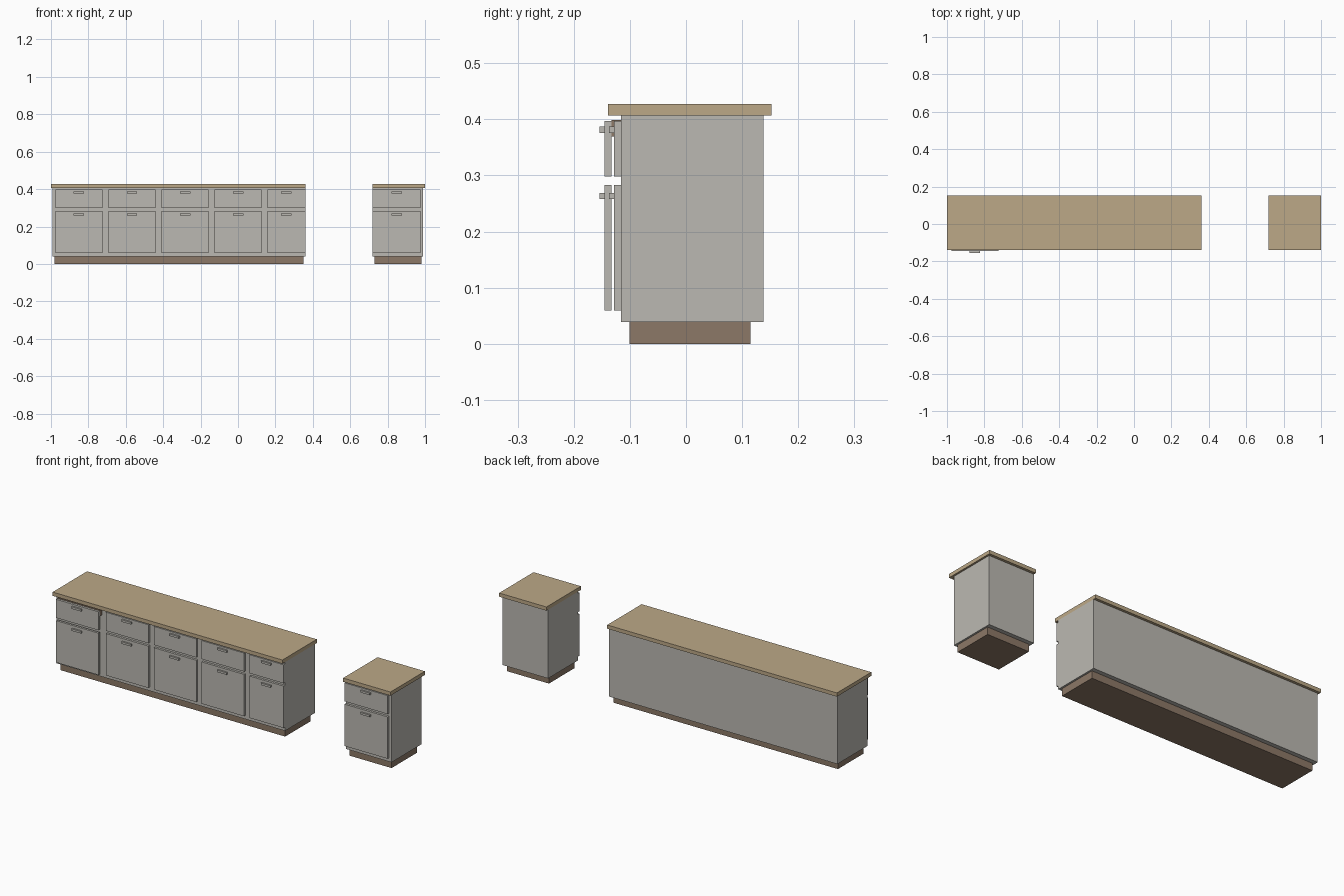
import bpy, bmesh

if "Cube" in bpy.data.objects:
    bpy.data.objects.remove(bpy.data.objects["Cube"])


def material(name, rgb):
    m = bpy.data.materials.new(name)
    m.diffuse_color = (*rgb, 1)
    m.use_nodes = True
    m.node_tree.nodes["Principled BSDF"].inputs["Base Color"].default_value = m.diffuse_color
    return m


GREY = material("warm grey paint", (0.50, 0.485, 0.445))
WOOD = material("light wood", (0.505, 0.395, 0.245))
BROWN = material("dark brown", (0.265, 0.19, 0.135))


def box(name, x, y, z, mat):
    """Axis-aligned box from (min, max) pairs."""
    bm = bmesh.new()
    bmesh.ops.create_cube(bm, size=1)
    for v in bm.verts:
        v.co = [r[0] if c < 0 else r[1] for c, r in zip(v.co, (x, y, z))]
    me = bpy.data.meshes.new(name)
    bm.to_mesh(me)
    bm.free()
    me.materials.append(mat)
    ob = bpy.data.objects.new(name, me)
    bpy.context.collection.objects.link(ob)
    return ob


def front(name, x, z, handle_z, back):
    """Door or drawer panel with a small bar handle near its top."""
    face = back - 0.012
    box(name, x, (face, back), z, GREY)
    c = (x[0] + x[1]) / 2
    box(name + "_handle", (c - 0.028, c + 0.028), (face - 0.009, face),
        (handle_z, handle_z + 0.011), GREY)


def cabinet(name, top, body, kick, columns):
    box(name + "_worktop", top, (-0.139, 0.152), (0.407, 0.427), WOOD)
    box(name + "_body", body, (-0.116, 0.138), (0.039, 0.407), GREY)
    box(name + "_plinth", kick, (-0.101, 0.115), (0.0, 0.039), BROWN)
    for i, (x0, x1, back) in enumerate(columns, 1):
        front(f"{name}_door_{i}", (x0, x1), (0.059, 0.283), 0.258, back)
        front(f"{name}_drawer_{i}", (x0, x1), (0.298, 0.397), 0.376, back)


# Long run: first column sits further forward, last one is narrower
columns = [(-0.976 + 0.2835 * i, min(-0.7245 + 0.2835 * i, 0.36),
            -0.133 if i == 0 else -0.116) for i in range(5)]
cabinet("long_cabinet", (-1.0, 0.36), (-0.993, 0.36), (-0.98, 0.35), columns)

# Dark rail behind the forward drawer
box("drawer_rail", (-0.976, -0.7245), (-0.133, -0.116), (0.369, 0.399), BROWN)

# Single cabinet on the right
cabinet("small_cabinet", (0.72, 1.0), (0.72, 0.99), (0.731, 0.98),
        [(0.72, 0.976, -0.116)])
